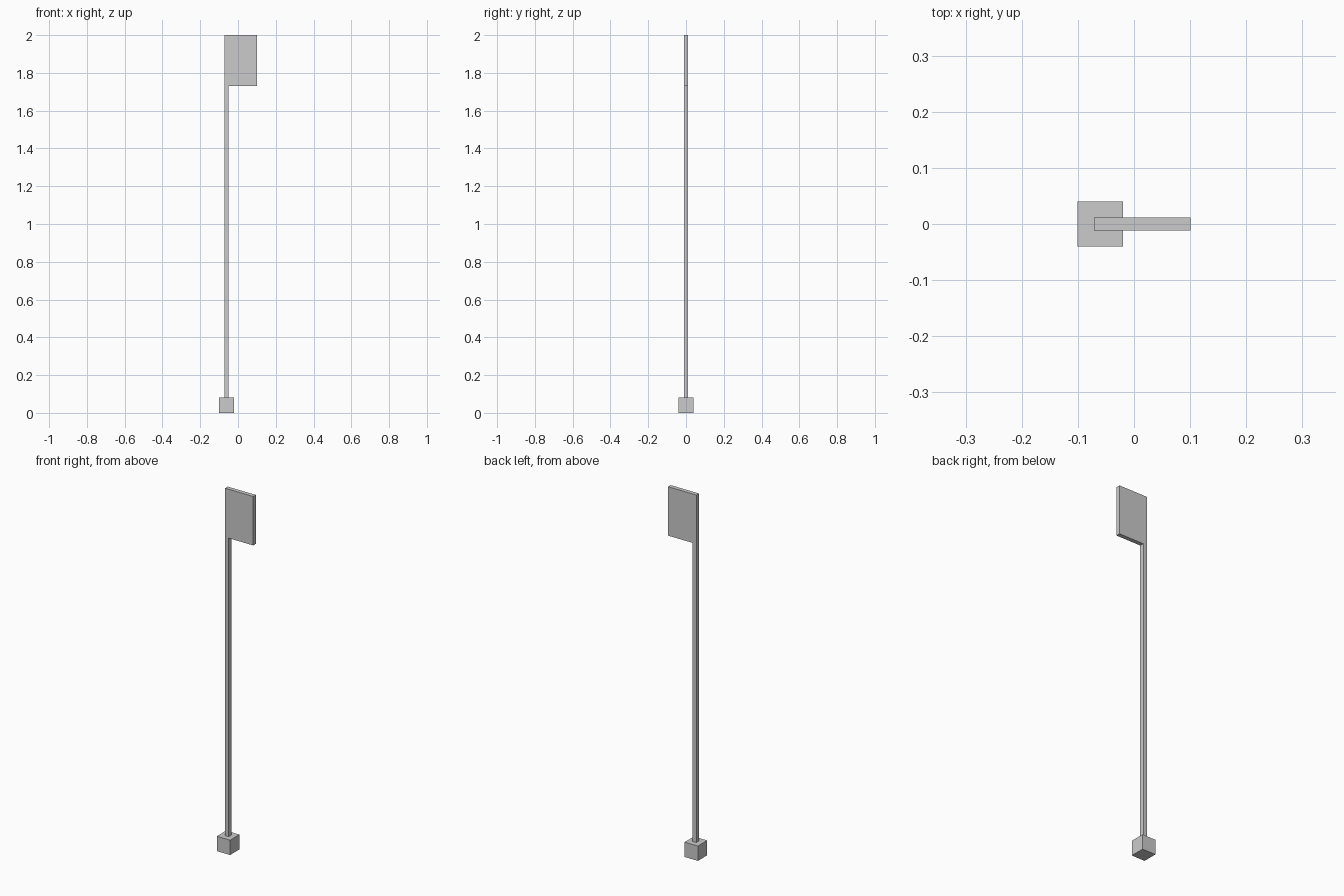
import bpy, bmesh

if "Cube" in bpy.data.objects:
    bpy.data.objects.remove(bpy.data.objects["Cube"])

BASE_TOP = 0.082
FLAG_BOTTOM = 1.73
HALF_DEPTH = 0.0115


def make_object(name, bm):
    bmesh.ops.recalc_face_normals(bm, faces=bm.faces)
    mesh = bpy.data.meshes.new(name)
    bm.to_mesh(mesh)
    bm.free()
    obj = bpy.data.objects.new(name, mesh)
    bpy.context.collection.objects.link(obj)
    return obj


def extrude_profile(name, points, y0, y1):
    """Extrude an x-z outline from y0 to y1."""
    bm = bmesh.new()
    face = bm.faces.new([bm.verts.new((x, y0, z)) for x, z in points])
    ext = bmesh.ops.extrude_face_region(bm, geom=[face], use_keep_orig=True)
    verts = [v for v in ext["geom"] if isinstance(v, bmesh.types.BMVert)]
    bmesh.ops.translate(bm, verts=verts, vec=(0, y1 - y0, 0))
    return make_object(name, bm)


# Square base block
extrude_profile("base_block",
                [(-0.101, 0), (-0.02, 0), (-0.02, BASE_TOP), (-0.101, BASE_TOP)],
                -0.0405, 0.0405)

# Square pole and flat flag, one flush outline
extrude_profile("pole_and_flag",
                [(-0.071, BASE_TOP), (-0.049, BASE_TOP), (-0.049, FLAG_BOTTOM),
                 (0.101, FLAG_BOTTOM), (0.101, 2.0), (-0.071, 2.0)],
                -HALF_DEPTH, HALF_DEPTH)
